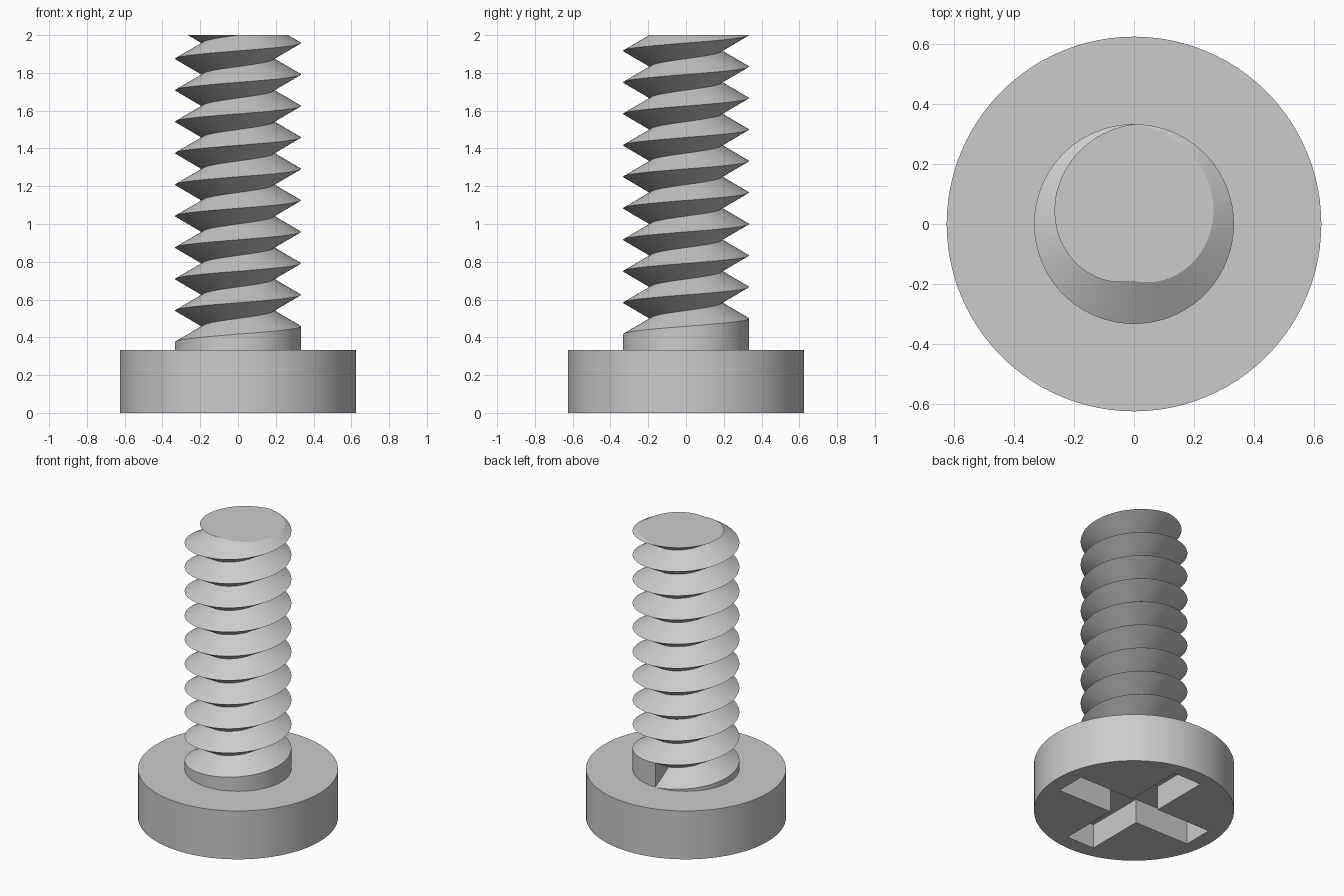
import bpy
import bmesh
from math import cos, sin, tan, pi, radians

cube = bpy.data.objects.get("Cube")
if cube:
    bpy.data.objects.remove(cube, do_unlink=True)

# Main dimensions
HEAD_RADIUS, HEAD_HEIGHT = 0.625, 1 / 3
TOP = 2.0
PITCH = 1 / 6
CREST_RADIUS = 1 / 3
ROOT_RADIUS = CREST_RADIUS - PITCH / 2 * tan(radians(60))
SLOT_LENGTH, SLOT_WIDTH, SLOT_DEPTH = 1.04, 0.21, 1 / 6
STEPS = 96
TURNS = 11

steel = bpy.data.materials.new("light grey steel")
steel.use_nodes = True
steel.diffuse_color = (0.6, 0.6, 0.6, 1)
steel.node_tree.nodes["Principled BSDF"].inputs["Base Color"].default_value = (0.6, 0.6, 0.6, 1)


def activate(obj):
    bpy.ops.object.select_all(action="DESELECT")
    obj.select_set(True)
    bpy.context.view_layer.objects.active = obj


def finish(obj):
    obj.data.materials.clear()
    obj.data.materials.append(steel)
    activate(obj)
    bpy.ops.object.shade_smooth_by_angle(angle=radians(30))


# Head: a plain disc with a cross recess cut into its underside
bpy.ops.mesh.primitive_cylinder_add(vertices=STEPS, radius=HEAD_RADIUS, depth=HEAD_HEIGHT,
                                    location=(0, 0, HEAD_HEIGHT / 2))
head = bpy.context.object
head.name = "screw_head"

for length_x, length_y in ((SLOT_LENGTH, SLOT_WIDTH), (SLOT_WIDTH, SLOT_LENGTH)):
    bpy.ops.mesh.primitive_cube_add(size=1)
    cutter = bpy.context.object
    cutter.name = "slot_cutter"
    cutter.hide_render = True
    cutter.scale = (length_x, length_y, SLOT_DEPTH * 2)
    activate(head)
    cut = head.modifiers.new("slot", "BOOLEAN")
    cut.operation = "DIFFERENCE"
    cut.solver = "EXACT"
    cut.object = cutter
    bpy.ops.object.modifier_apply(modifier=cut.name)
    bpy.data.objects.remove(cutter, do_unlink=True)
finish(head)

# Threaded shank: crest and root helices joined by sloping flanks
bm = bmesh.new()


def helix(radius, lift, count, pitch=PITCH):
    verts = []
    for i in range(count):
        turn = i / STEPS
        angle = pi / 2 + 2 * pi * turn
        verts.append(bm.verts.new((radius * cos(angle), radius * sin(angle),
                                   HEAD_HEIGHT + lift + pitch * turn)))
    return verts


def strip(lower, upper):
    for i in range(min(len(lower), len(upper)) - 1):
        bm.faces.new((lower[i], lower[i + 1], upper[i + 1], upper[i]))


crest = helix(CREST_RADIUS, 0, TURNS * STEPS + 1)
root = helix(ROOT_RADIUS, PITCH / 2, (TURNS - 1) * STEPS + 1)
strip(crest, root)
strip(root, crest[STEPS:])

# Round collar under the first turn, ending in a triangular step
collar = helix(CREST_RADIUS, 0, STEPS + 1, pitch=0)
strip(collar, crest)
bm.faces.new((crest[0], crest[STEPS], root[0]))
bm.faces.new(collar[:STEPS])
bmesh.ops.remove_doubles(bm, verts=bm.verts[:], dist=1e-5)

# Flat tip
bmesh.ops.bisect_plane(bm, geom=bm.verts[:] + bm.edges[:] + bm.faces[:], dist=1e-5,
                       plane_co=(0, 0, TOP), plane_no=(0, 0, 1), clear_outer=True)
rim = [e for e in bm.edges if all(v.co.z > TOP - 1e-4 for v in e.verts)]
bmesh.ops.contextual_create(bm, geom=rim)
bmesh.ops.recalc_face_normals(bm, faces=bm.faces[:])

mesh = bpy.data.meshes.new("threaded_shank")
bm.to_mesh(mesh)
bm.free()
shank = bpy.data.objects.new("threaded_shank", mesh)
bpy.context.collection.objects.link(shank)
finish(shank)
